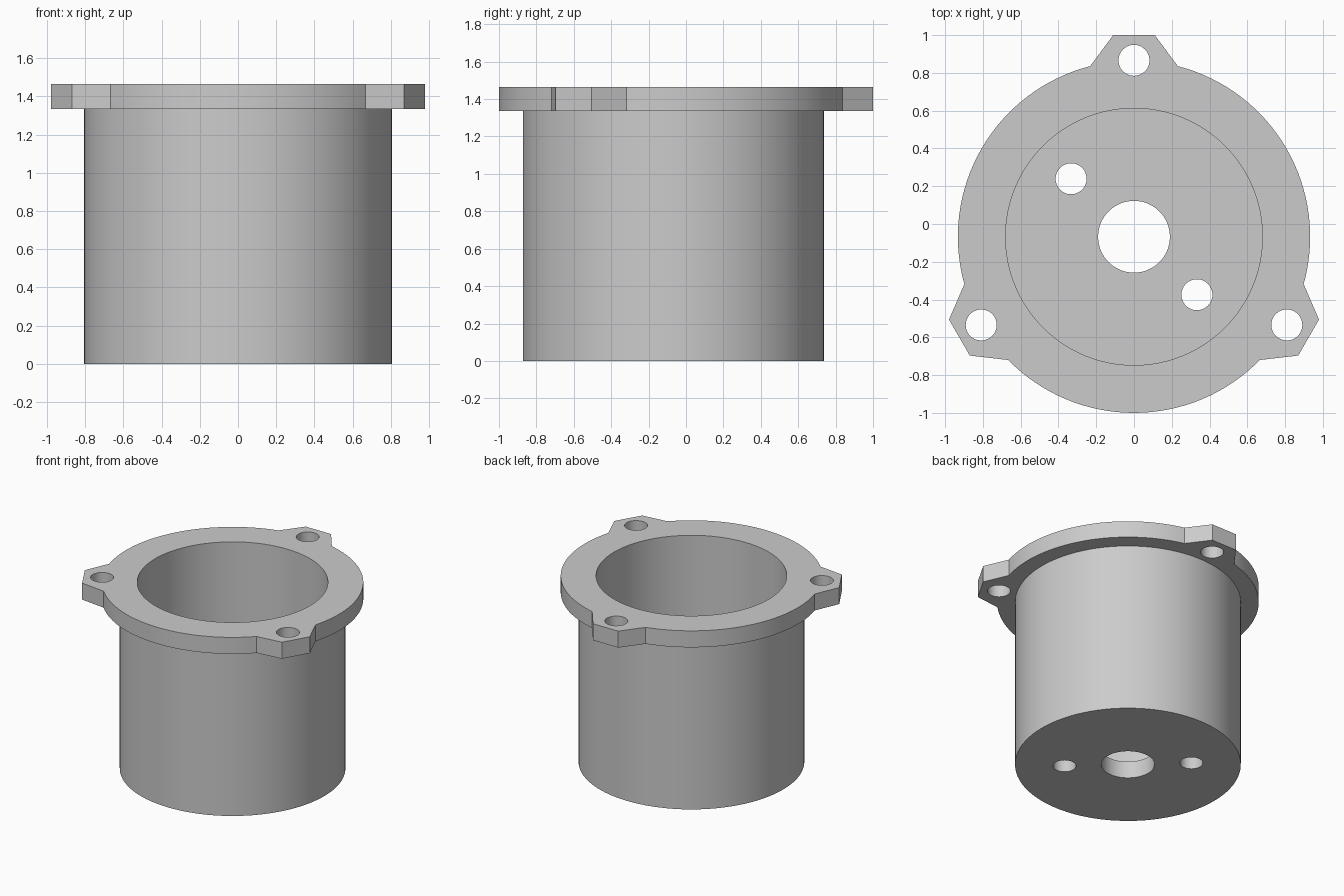
import bpy, bmesh, math
from mathutils import Vector

if "Cube" in bpy.data.objects:
    bpy.data.objects.remove(bpy.data.objects["Cube"], do_unlink=True)

CENTRE = Vector((0, -0.0675))
HEIGHT, FLANGE_Z, FLOOR = 1.465, 1.335, 0.133
FLANGE_R, BODY_R, BORE_R = 0.9325, 0.805, 0.68

grey = bpy.data.materials.new("plain grey")
grey.use_nodes = True
grey.diffuse_color = (0.6, 0.6, 0.6, 1)
grey.node_tree.nodes["Principled BSDF"].inputs["Base Color"].default_value = grey.diffuse_color


def prism(name, outline, z0, z1):
    """Extrude a flat outline between two heights."""
    bm = bmesh.new()
    face = bm.faces.new([bm.verts.new((p.x, p.y, z0)) for p in outline])
    top = bmesh.ops.extrude_face_region(bm, geom=[face])["geom"]
    verts = [v for v in top if isinstance(v, bmesh.types.BMVert)]
    bmesh.ops.translate(bm, verts=verts, vec=(0, 0, z1 - z0))
    bmesh.ops.recalc_face_normals(bm, faces=bm.faces)
    mesh = bpy.data.meshes.new(name)
    bm.to_mesh(mesh)
    bm.free()
    mesh.materials.append(grey)
    obj = bpy.data.objects.new(name, mesh)
    bpy.context.collection.objects.link(obj)
    return obj


def polar(radius, angle):
    return CENTRE + Vector((math.cos(angle), math.sin(angle))) * radius


def circle(radius, middle=CENTRE, count=96):
    return [middle + polar(radius, math.tau * i / count) - CENTRE for i in range(count)]


def combine(target, other, operation):
    """Apply a boolean and discard the helper."""
    mod = target.modifiers.new(operation, 'BOOLEAN')
    mod.operation, mod.solver, mod.object = operation, 'EXACT', other
    bpy.context.view_layer.objects.active = target
    bpy.ops.object.modifier_apply(modifier=mod.name)
    bpy.data.objects.remove(other, do_unlink=True)


# Flange outline: three tapered lugs joined by arcs
lug_angles = [math.radians(90 + 120 * k) for k in range(3)]
half = math.asin(0.232 / FLANGE_R)
tip_r, tip_half = math.hypot(1.0675, 0.11), math.atan2(0.11, 1.0675)
outline = []
for a in lug_angles:
    outline += [polar(tip_r, a - tip_half), polar(tip_r, a + tip_half)]
    sweep = math.tau / 3 - 2 * half
    outline += [polar(FLANGE_R, a + half + sweep * i / 32) for i in range(33)]

# Cup body and flange fused into one solid
housing = prism("flanged_housing", circle(BODY_R), 0, FLANGE_Z + 0.06)
combine(housing, prism("flange", outline, FLANGE_Z, HEIGHT), 'UNION')

# Main bore and shaft hole
combine(housing, prism("bore_cutter", circle(BORE_R), FLOOR, 2), 'DIFFERENCE')
combine(housing, prism("shaft_cutter", circle(0.19), -0.2, 0.4), 'DIFFERENCE')

# Lug bolt holes
for a in lug_angles:
    ring = circle(0.082, polar(0.934, a), 48)
    combine(housing, prism("bolt_cutter", ring, 1, 2), 'DIFFERENCE')

# Pair of floor holes
for side in (1, -1):
    ring = circle(0.082, CENTRE + Vector((-0.333, 0.307)) * side, 48)
    combine(housing, prism("floor_hole_cutter", ring, -0.2, 0.4), 'DIFFERENCE')

bpy.ops.object.select_all(action='DESELECT')
housing.select_set(True)
bpy.context.view_layer.objects.active = housing
bpy.ops.object.shade_smooth_by_angle(angle=math.radians(30))
